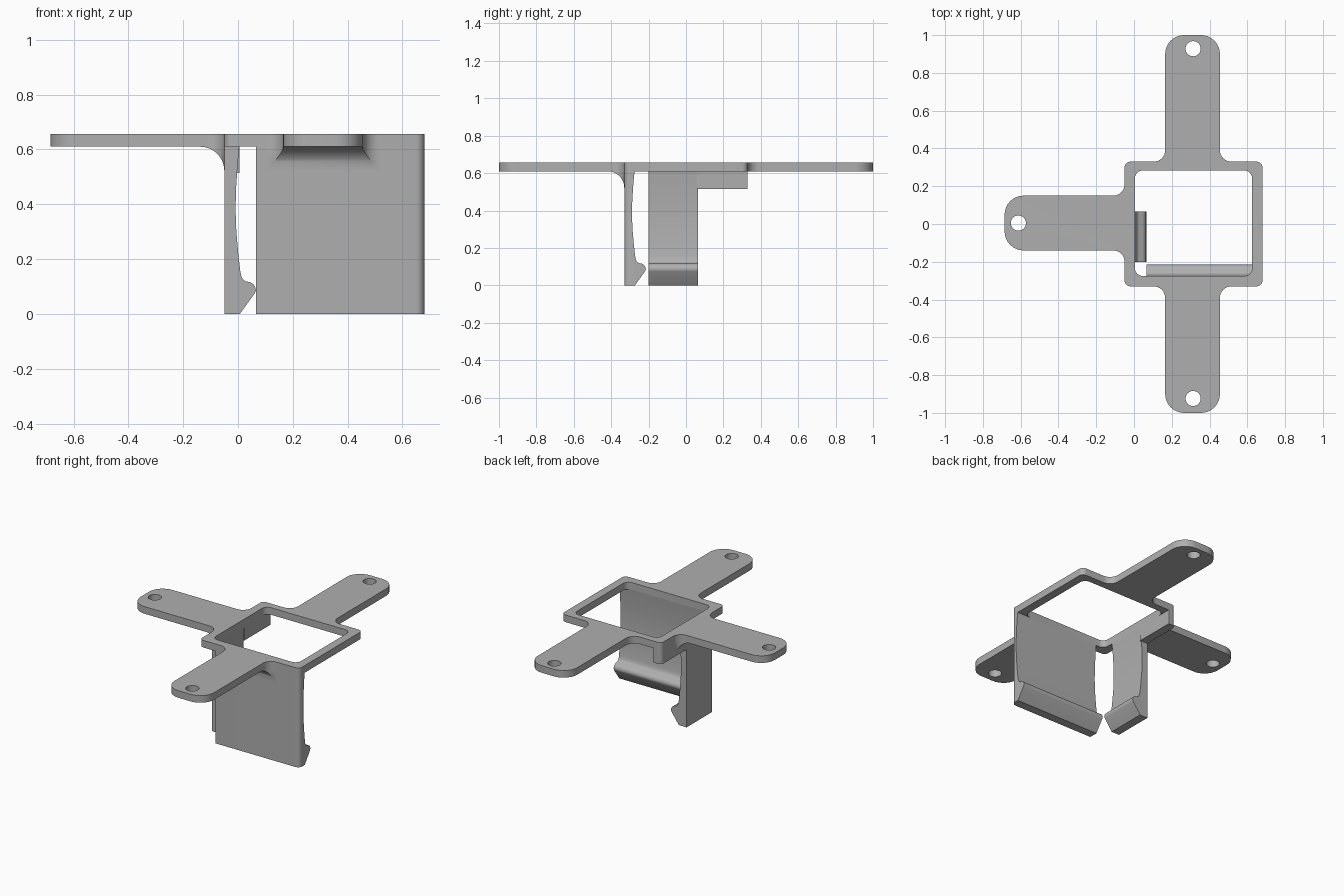
import bpy, bmesh
from math import sin, cos, pi, radians
from mathutils import Vector, Matrix

if "Cube" in bpy.data.objects:
    bpy.data.objects.remove(bpy.data.objects["Cube"], do_unlink=True)

TOP, UNDER = 0.657, 0.61           # mounting plate faces
LEFT, RIGHT, SIDE = -0.05, 0.68, 0.33   # square frame limits

grey = bpy.data.materials.new("plain_grey")
grey.use_nodes = True
grey.diffuse_color = (0.43, 0.43, 0.43, 1)
grey.node_tree.nodes["Principled BSDF"].inputs["Base Color"].default_value = (0.43, 0.43, 0.43, 1)


def finish(name, bm):
    bmesh.ops.remove_doubles(bm, verts=bm.verts, dist=1e-5)
    bmesh.ops.recalc_face_normals(bm, faces=bm.faces)
    mesh = bpy.data.meshes.new(name)
    bm.to_mesh(mesh)
    bm.free()
    mesh.materials.append(grey)
    ob = bpy.data.objects.new(name, mesh)
    bpy.context.collection.objects.link(ob)
    bpy.ops.object.select_all(action='DESELECT')
    ob.select_set(True)
    bpy.context.view_layer.objects.active = ob
    bpy.ops.object.shade_smooth_by_angle(angle=radians(35))
    return ob


def rounded(corners, steps=8):
    """Round each (x, y, radius) right-angle corner of a polygon."""
    pts = []
    for i, (x, y, r) in enumerate(corners):
        p = Vector((x, y))
        a = (Vector(corners[i - 1][:2]) - p).normalized() * r
        b = (Vector(corners[(i + 1) % len(corners)][:2]) - p).normalized() * r
        for k in range(steps + 1):
            t = k / steps * pi / 2
            pts.append(p + a * (1 - sin(t)) + b * (1 - cos(t)))
    return pts


def circle(x, y, r, n=32):
    return [Vector((x + r * cos(2 * pi * k / n), y + r * sin(2 * pi * k / n))) for k in range(n)]


def plate(name, loops, z0, z1):
    """Filled outline with holes, extruded upwards."""
    curve = bpy.data.curves.new(name + "_outline", 'CURVE')
    curve.dimensions, curve.fill_mode = '2D', 'BOTH'
    curve.extrude = (z1 - z0) / 2
    for loop in loops:
        s = curve.splines.new('POLY')
        s.points.add(len(loop) - 1)
        for point, co in zip(s.points, loop):
            point.co = (co.x, co.y, 0, 1)
        s.use_cyclic_u = True
    temp = bpy.data.objects.new(name + "_outline", curve)
    bpy.context.collection.objects.link(temp)
    bpy.context.view_layer.update()
    mesh = bpy.data.meshes.new_from_object(temp.evaluated_get(bpy.context.evaluated_depsgraph_get()))
    bm = bmesh.new()
    bm.from_mesh(mesh)
    bpy.data.objects.remove(temp, do_unlink=True)
    bpy.data.curves.remove(curve)
    bpy.data.meshes.remove(mesh)
    bmesh.ops.translate(bm, verts=bm.verts, vec=(0, 0, (z0 + z1) / 2))
    return finish(name, bm)


# Mounting plate: square frame with three arms, a window and screw holes
outline = rounded([
    (-0.685, -0.14, 0.1), (LEFT, -0.14, 0.06), (LEFT, -SIDE, 0.03), (0.165, -SIDE, 0.06),
    (0.165, -1, 0.1), (0.455, -1, 0.1), (0.455, -SIDE, 0.06), (RIGHT, -SIDE, 0.03),
    (RIGHT, SIDE, 0.03), (0.455, SIDE, 0.06), (0.455, 1, 0.1), (0.165, 1, 0.1),
    (0.165, SIDE, 0.06), (LEFT, SIDE, 0.03), (LEFT, 0.15, 0.06), (-0.685, 0.15, 0.1)])
window = rounded([(0.005, -0.275, 0.04), (0.625, -0.275, 0.04),
                  (0.625, 0.283, 0.04), (0.005, 0.283, 0.04)])
holes = [circle(x, y, 0.04) for x, y in ((0.313, 0.928), (0.313, -0.924), (-0.612, 0.005))]
plate("mounting_plate", [outline, window] + holes, UNDER, TOP)

# Short wall left of the window, behind the side clip
plate("side_wall", [rounded([(LEFT, 0.06, 0), (0.005, 0.06, 0), (0.005, SIDE, 0),
                             (LEFT, SIDE, 0.03)])], 0.515, UNDER)

# Snap clip section: distance inward from the outer face, height
CLIP = [(0, 0), (0.057, 0), (0.111, 0.075), (0.115, 0.085), (0.113, 0.097), (0.106, 0.108),
        (0.094, 0.116), (0.078, 0.119), (0.068, 0.126), (0.062, 0.138), (0.058, 0.158),
        (0.051, 0.22), (0.044, 0.3), (0.041, 0.38), (0.043, 0.46), (0.049, 0.55),
        (0.055, UNDER), (0, UNDER)]


def clip(name, place, start, end, round_at=None):
    """Sweep the clip section; place(inward, along, z) gives the position."""
    bm = bmesh.new()
    rows = [[bm.verts.new(place(u, s, z)) for u, z in CLIP] for s in (start, end)]
    bm.faces.new(rows[0])
    bm.faces.new(rows[1][::-1])
    for i in range(len(CLIP)):
        bm.faces.new((rows[0][i - 1], rows[0][i], rows[1][i], rows[1][i - 1]))
    if round_at:
        edges = [e for e in bm.edges if all(
            (v.co.xy - Vector(round_at)).length < 1e-4 for v in e.verts)]
        bmesh.ops.bevel(bm, geom=edges, offset=0.03, segments=8, profile=0.5, affect='EDGES')
    return finish(name, bm)


clip("front_clip", lambda u, s, z: (s, u - SIDE, z), 0.065, RIGHT, (RIGHT, -SIDE))
clip("side_clip", lambda u, s, z: (LEFT + u, s, z), -0.2, 0.065)


def gusset(name, origin, turn, r=0.088, root=0.06, half=0.145, steps=12):
    """Concave brace under an arm that widens with the arm's root."""
    bm = bmesh.new()
    rows = []
    for k in range(steps + 1):
        t = k / steps * pi / 2
        d = r * (1 - cos(t))
        z = UNDER - r * (1 - sin(t))
        g = max(root - d, 0)
        w = half + root - (root * root - g * g) ** 0.5
        rows.append([bm.verts.new(c) for c in
                     ((-w, -d, UNDER), (-w, -d, z), (w, -d, z), (w, -d, UNDER))])
    for a, b in zip(rows, rows[1:]):
        for i in range(3):
            bm.faces.new((a[i], a[i + 1], b[i + 1], b[i]))
    bm.transform(Matrix.Translation(origin) @ Matrix.Rotation(turn, 4, 'Z'))
    return finish(name, bm)


gusset("front_gusset", (0.31, -SIDE, 0), 0)
gusset("side_gusset", (LEFT, 0.005, 0), -pi / 2)
